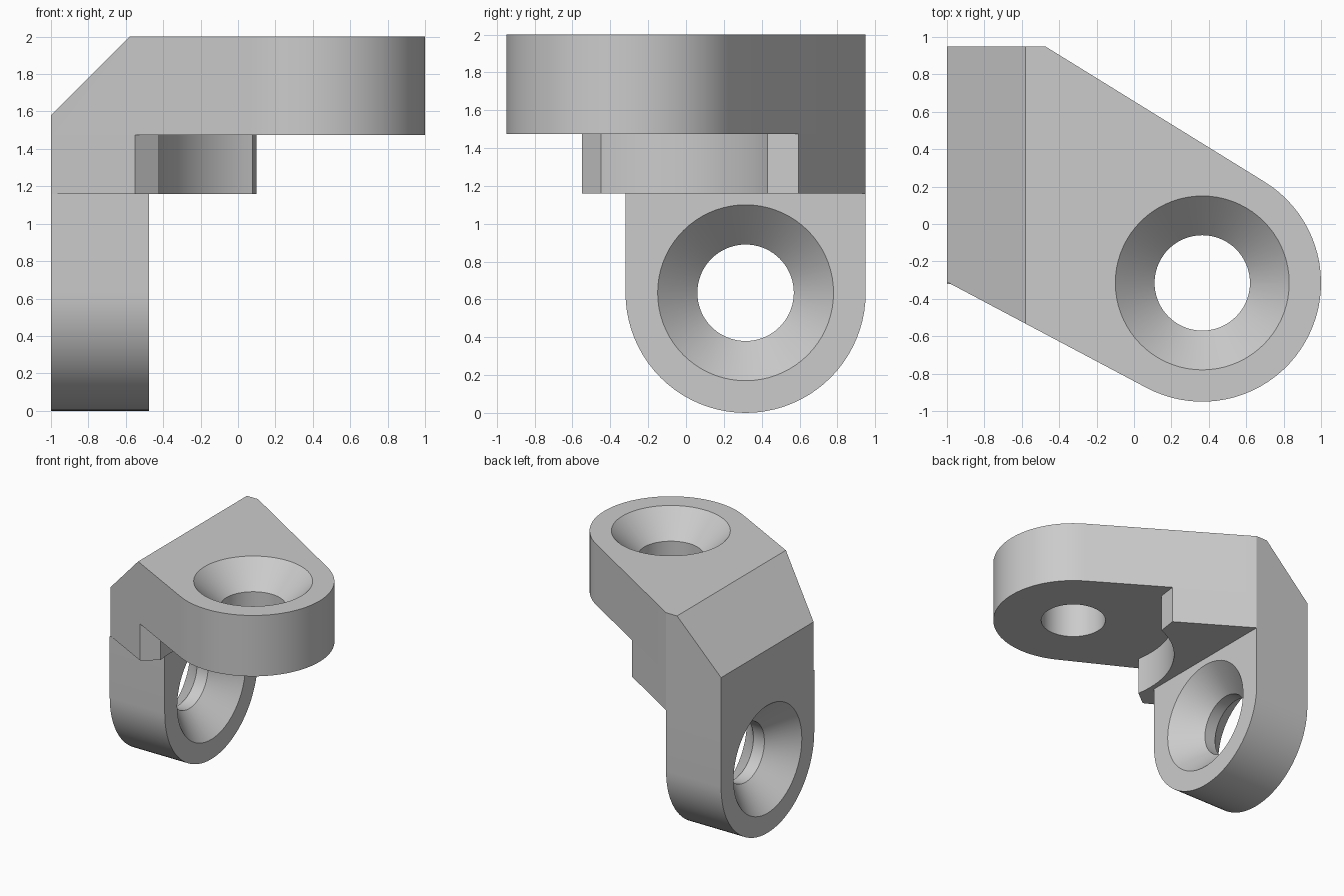
import bpy
import bmesh
from math import acos, atan2, cos, hypot, pi, sin
from mathutils import Vector

old = bpy.data.objects.get("Cube")
if old:
    bpy.data.objects.remove(old, do_unlink=True)

grey = bpy.data.materials.new("plain grey")
grey.use_nodes = True
grey.diffuse_color = (0.6, 0.6, 0.6, 1)
grey.node_tree.nodes["Principled BSDF"].inputs["Base Color"].default_value = (0.6, 0.6, 0.6, 1)

R, HOLE, SINK = 0.635, 0.255, 0.465    # lug, bore and countersink radii
THICK, DEPTH = 0.525, 0.21             # lug thickness, countersink depth
PLATE = Vector((1 - R, R - 0.95))      # plate hole centre in x, y
TAB = Vector((0.95 - R, R))            # tab hole centre in y, z

# Mappings from (profile a, profile b, height) to x, y, z
ALONG_X = lambda a, b, h: (h, a, b)
ALONG_Y = lambda a, b, h: (a, h, b)
ALONG_Z = lambda a, b, h: (a, b, h)


def loft(name, rings, axis):
    """Skin a stack of (outline, height) rings and cap both ends."""
    bm = bmesh.new()
    loops = [[bm.verts.new(axis(p[0], p[1], h)) for p in pts] for pts, h in rings]
    n = len(loops[0])
    for low, high in zip(loops, loops[1:]):
        for i in range(n):
            j = (i + 1) % n
            bm.faces.new((low[i], low[j], high[j], high[i]))
    bm.faces.new(loops[0])
    bm.faces.new(loops[-1])
    bmesh.ops.recalc_face_normals(bm, faces=bm.faces)
    mesh = bpy.data.meshes.new(name)
    bm.to_mesh(mesh)
    bm.free()
    mesh.materials.append(grey)
    obj = bpy.data.objects.new(name, mesh)
    bpy.context.collection.objects.link(obj)
    return obj


def prism(name, pts, low, high, axis):
    return loft(name, [(pts, low), (pts, high)], axis)


def arc(centre, radius, start, end, steps):
    return [(centre[0] + radius * cos(start + (end - start) * i / steps),
             centre[1] + radius * sin(start + (end - start) * i / steps))
            for i in range(steps + 1)]


def bore(name, centre, rings, axis):
    """Round cutter from (radius, height) pairs."""
    return loft(name, [(arc(centre, r, 0, 2 * pi, 72)[:-1], h) for r, h in rings], axis)


def tangent_angle(point, side):
    """Angle on the plate lug where a line from the point touches it."""
    d = Vector(point) - PLATE
    return atan2(d.y, d.x) + side * acos(R / hypot(d.x, d.y))


def combine(target, other, operation):
    mod = target.modifiers.new(operation.title(), "BOOLEAN")
    mod.operation, mod.solver, mod.object = operation, "EXACT", other
    bpy.context.view_layer.objects.active = target
    bpy.ops.object.modifier_apply(modifier=mod.name)
    bpy.data.objects.remove(other, do_unlink=True)


# Top plate: straight back corner with sides running tangent into the round lug
front_corner, back_corner = (-1, -0.31), (-1 + THICK, 0.95)
start = tangent_angle(front_corner, 1) - 2 * pi
end = tangent_angle(back_corner, -1)
while start > end:
    start -= 2 * pi
while end - start > 2 * pi:
    start += 2 * pi
lug = arc(PLATE, R, start, end, 40)
outline = [front_corner] + lug + [back_corner, (-1, 0.95)]
bracket = prism("corner_bracket", outline, 2 - THICK, 2, ALONG_Z)


# Gusset: same sloping sides, hollowed by a round clearance below the plate hole
def on_side(a, b, x):
    return (x, a[1] + (b[1] - a[1]) * (x - a[0]) / (b[0] - a[0]))


front_tip = on_side(front_corner, lug[0], -0.55)
back_tip = on_side(back_corner, lug[-1], 0.1)
hollow = arc(PLATE, 0.8, pi + 0.17, pi / 2 + 0.367, 24)
gusset = prism("gusset", [front_corner, front_tip] + hollow
               + [back_tip, back_corner, (-1, 0.95)], 1.16, 2 - THICK, ALONG_Z)

# Hanging tab with a round lower end
tab_outline = arc(TAB, R, pi, 2 * pi, 40) + [(0.95, 1.16), (0.95 - 2 * R, 1.16)]
tab = prism("tab", tab_outline, -1, -1 + THICK, ALONG_X)
combine(bracket, gusset, "UNION")
combine(bracket, tab, "UNION")

# Sloped outer edge
chamfer = prism("chamfer_cutter", [(-1.1, 1.48), (-1.1, 2.1), (-0.48, 2.1)], -2, 2, ALONG_Y)
combine(bracket, chamfer, "DIFFERENCE")

# Screw holes: countersunk on top of the plate, and on both faces of the tab
e = 0.05
plate_bore = bore("plate_bore", PLATE, [
    (HOLE, 2 - THICK - e), (HOLE, 2 - DEPTH), (SINK, 2),
    (SINK + e, 2 + e)], ALONG_Z)
combine(bracket, plate_bore, "DIFFERENCE")
inner = -1 + THICK
tab_bore = bore("tab_bore", TAB, [
    (SINK + e, -1 - e), (SINK, -1), (HOLE, -1 + DEPTH), (HOLE, inner - DEPTH),
    (SINK, inner), (SINK + e, inner + e)], ALONG_X)
combine(bracket, tab_bore, "DIFFERENCE")

# Smooth the curved walls, keep the machined edges sharp
bpy.ops.object.select_all(action="DESELECT")
bracket.select_set(True)
bpy.context.view_layer.objects.active = bracket
bpy.ops.object.shade_smooth_by_angle(angle=0.4)
